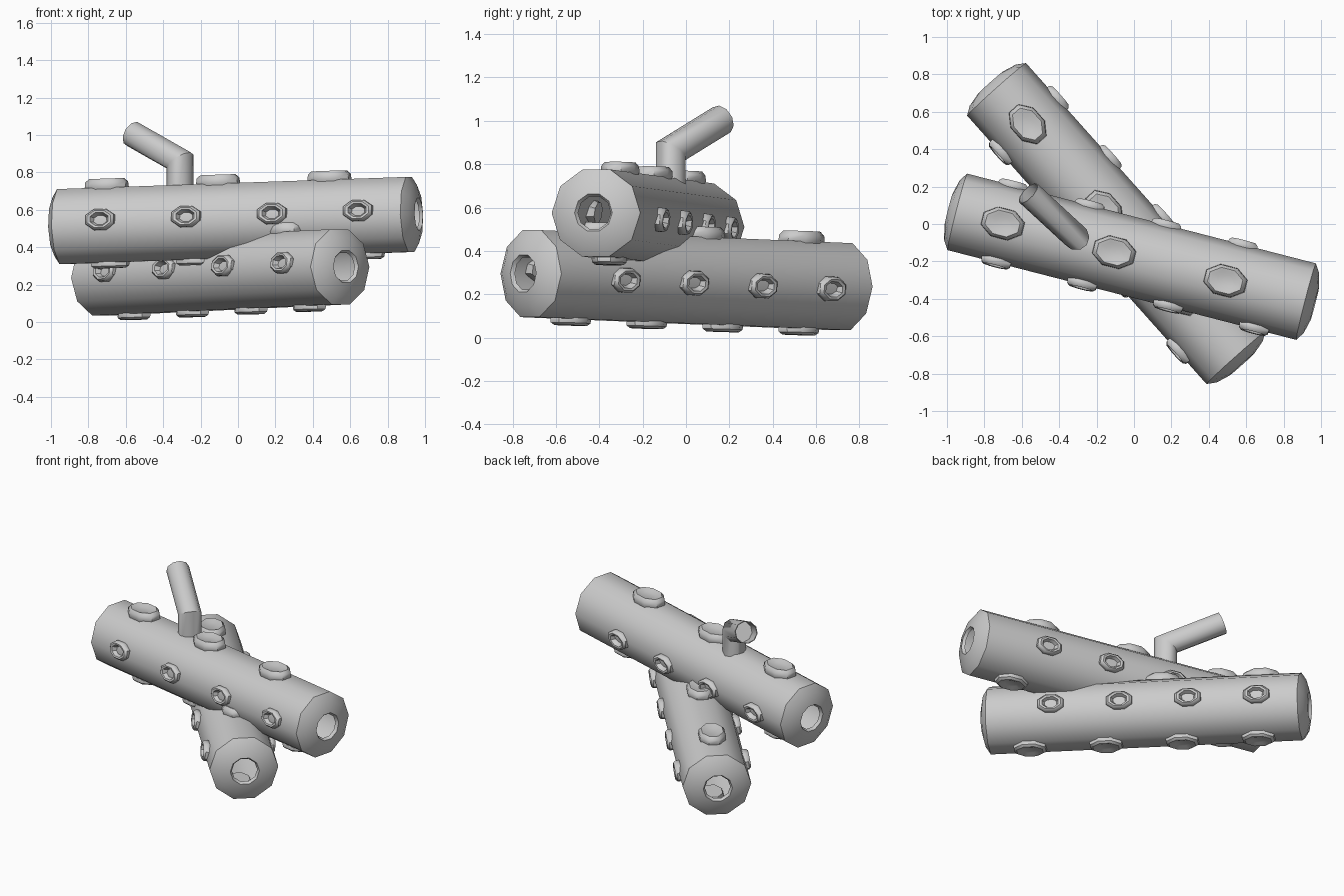
import bpy, bmesh
from math import sin, cos, pi, radians
from mathutils import Vector, Matrix

if "Cube" in bpy.data.objects:
    bpy.data.objects.remove(bpy.data.objects["Cube"])

R, SIDES = 0.211, 10


def finish(name, bm, angle=40):
    bmesh.ops.recalc_face_normals(bm, faces=bm.faces)
    me = bpy.data.meshes.new(name)
    bm.to_mesh(me)
    bm.free()
    ob = bpy.data.objects.new(name, me)
    bpy.context.collection.objects.link(ob)
    bpy.ops.object.select_all(action='DESELECT')
    ob.select_set(True)
    bpy.context.view_layer.objects.active = ob
    bpy.ops.object.shade_smooth_by_angle(angle=radians(angle))
    return ob


def skin(bm, rings):
    """Bridge consecutive rings of points with quads; returns vertex rings."""
    vr = [[bm.verts.new(p) for p in r] for r in rings]
    for a, b in zip(vr, vr[1:]):
        n = len(a)
        for i in range(n):
            j = (i + 1) % n
            bm.faces.new((a[i], a[j], b[j], b[i]))
    return vr


def circle(c, a, b, n, ra, rb, phase=0.0):
    return [c + a * (ra * cos(2 * pi * i / n + phase)) + b * (rb * sin(2 * pi * i / n + phase))
            for i in range(n)]


def knot(bm, c, along, normal, length, width, height, floor):
    """Oval raised knot with a dished centre."""
    side = normal.cross(along)
    prof = [(0.85, -0.03), (1.0, 0.0), (0.97, height * 0.6), (0.8, height),
            (0.62, height * 0.92), (0.4, floor)]
    rings = [circle(c + normal * h, along, side, 8, length / 2 * s, width / 2 * s, pi / 8)
             for s, h in prof]
    vr = skin(bm, rings)
    bm.faces.new(vr[0])
    bm.faces.new(vr[-1])


# rows of knots: angle, first, last, count, length, width, height, dish level
ROWS = {
    "top": (90, -0.705, 0.525, 3, 0.245, 0.175, 0.045, 0.035),
    "bottom": (-90, -0.70, 0.71, 4, 0.215, 0.16, 0.028, 0.018),
    "front": (172, -0.695, 0.73, 4, 0.175, 0.122, 0.03, -0.005),
    "back": (-5, -0.71, 0.56, 4, 0.175, 0.122, 0.03, -0.005),
}


def log(name, a, b):
    a, b = Vector(a), Vector(b)
    mid, d = (a + b) / 2, (b - a).normalized()
    half = (b - a).length / 2
    u = Vector((0, 0, 1)).cross(d).normalized()
    up = d.cross(u)
    # hollow shell with bulging ends and a round opening in each
    end = [(half, R), (half + 0.03, 0.165), (half + 0.048, 0.09), (half + 0.03, 0.078)]
    prof = [(-t, r) for t, r in reversed(end)] + end
    bm = bmesh.new()
    skin(bm, [circle(mid + d * t, u, up, SIDES, r, r) for t, r in prof])
    finish(name, bm)
    # knots
    for row, (ang, t0, t1, n, ln, w, h, fl) in ROWS.items():
        bm = bmesh.new()
        nrm = u * cos(radians(ang)) + up * sin(radians(ang))
        for i in range(n):
            t = t0 + (t1 - t0) * i / (n - 1)
            knot(bm, mid + d * t + nrm * 0.203, d, nrm, ln, w, h, fl)
        finish(f"{name}_{row}_knots", bm)


log("upper_log", (-0.945, 0.065, 0.51), (0.92, -0.415, 0.575))
log("lower_log", (-0.735, 0.72, 0.235), (0.545, -0.715, 0.295))

# bent hollow branch stub with a mitred elbow
r = 0.071
base, elbow, tip = Vector((-0.31, -0.07, 0.62)), Vector((-0.31, -0.07, 0.86)), Vector((-0.565, 0.165, 1.005))
d2 = (tip - elbow).normalized()
z = Vector((0, 0, 1))
mitre = (z + d2).normalized()
low = circle(base, Vector((1, 0, 0)), Vector((0, 1, 0)), 10, r, r)
bend = [p + z * ((elbow - p).dot(mitre) / z.dot(mitre)) for p in low]
out = [p + d2 * (tip - p).dot(d2) for p in bend]
ctr = sum(out, Vector()) / len(out)
inner = [ctr + (p - ctr) * 0.93 for p in out]
deep = [p - d2 * 0.15 for p in inner]
bm = bmesh.new()
vr = skin(bm, [low, bend, out, inner, deep])
bm.faces.new(vr[-1])
finish("branch_stub", bm)
